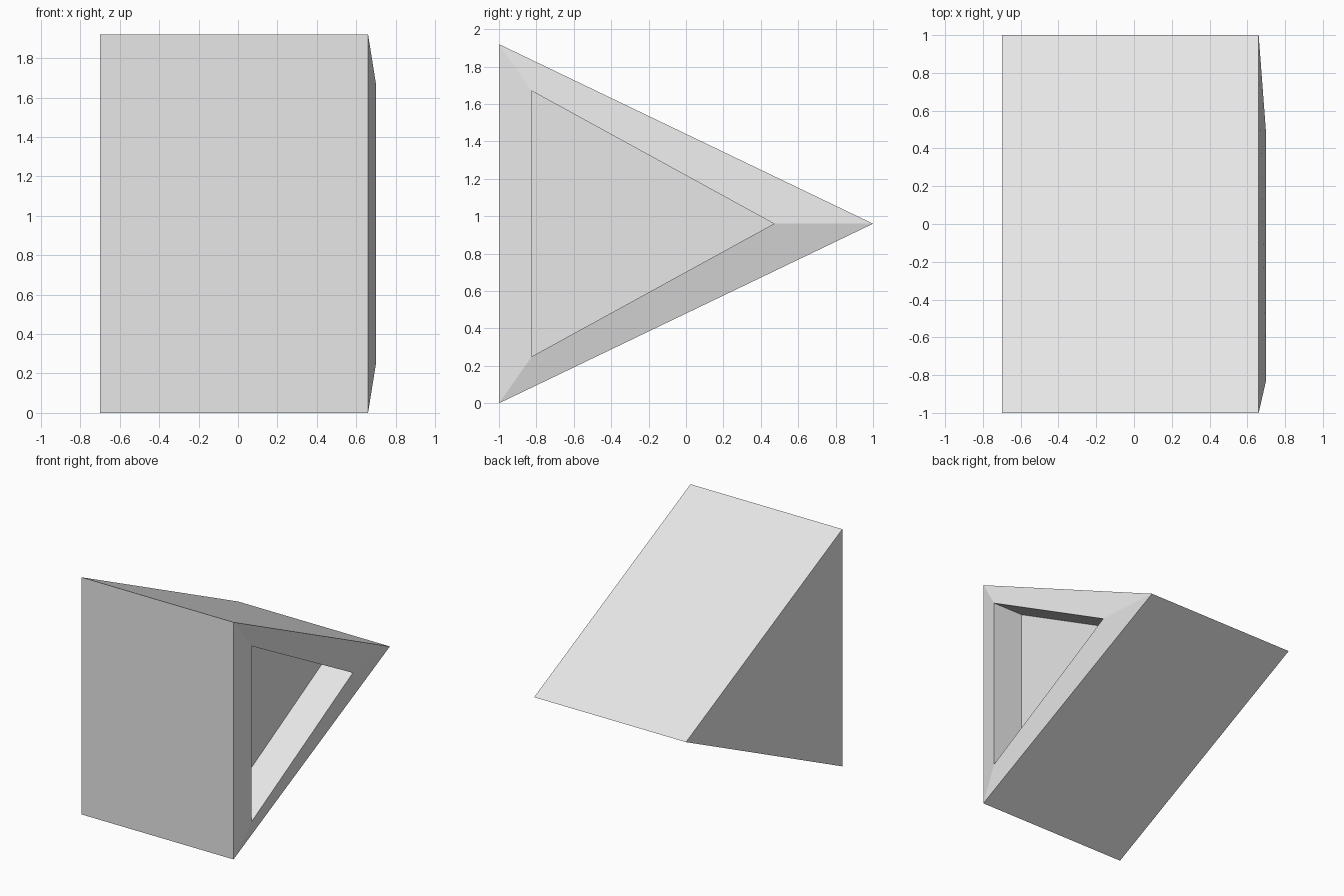
import bpy
import bmesh

cube = bpy.data.objects.get("Cube")
if cube:
    bpy.data.objects.remove(cube, do_unlink=True)

# Single light grey material
grey = bpy.data.materials.new("light_grey")
grey.use_nodes = True
colour = (0.8, 0.8, 0.8, 1.0)
grey.diffuse_color = colour
grey.node_tree.nodes["Principled BSDF"].inputs["Base Color"].default_value = colour

# Triangular outlines in (y, z)
outer = [(-1.0, 0.0), (1.0, 0.96), (-1.0, 1.92)]
inner = [(-0.825, 0.25), (0.47, 0.96), (-0.825, 1.67)]

# Successive sections along x: closed end, outer edge, raised rim, recess floor
sections = [(-0.7, outer), (0.66, outer), (0.7, inner), (0.425, inner)]

bm = bmesh.new()
rings = [[bm.verts.new((x, y, z)) for y, z in shape] for x, shape in sections]
for a, b in zip(rings, rings[1:]):
    for i in range(3):
        j = (i + 1) % 3
        bm.faces.new((a[i], a[j], b[j], b[i]))
bm.faces.new(rings[0])
bm.faces.new(rings[-1])
bmesh.ops.recalc_face_normals(bm, faces=bm.faces)

mesh = bpy.data.meshes.new("recessed_wedge")
bm.to_mesh(mesh)
bm.free()
mesh.materials.append(grey)
wedge = bpy.data.objects.new("recessed_wedge", mesh)
bpy.context.collection.objects.link(wedge)
